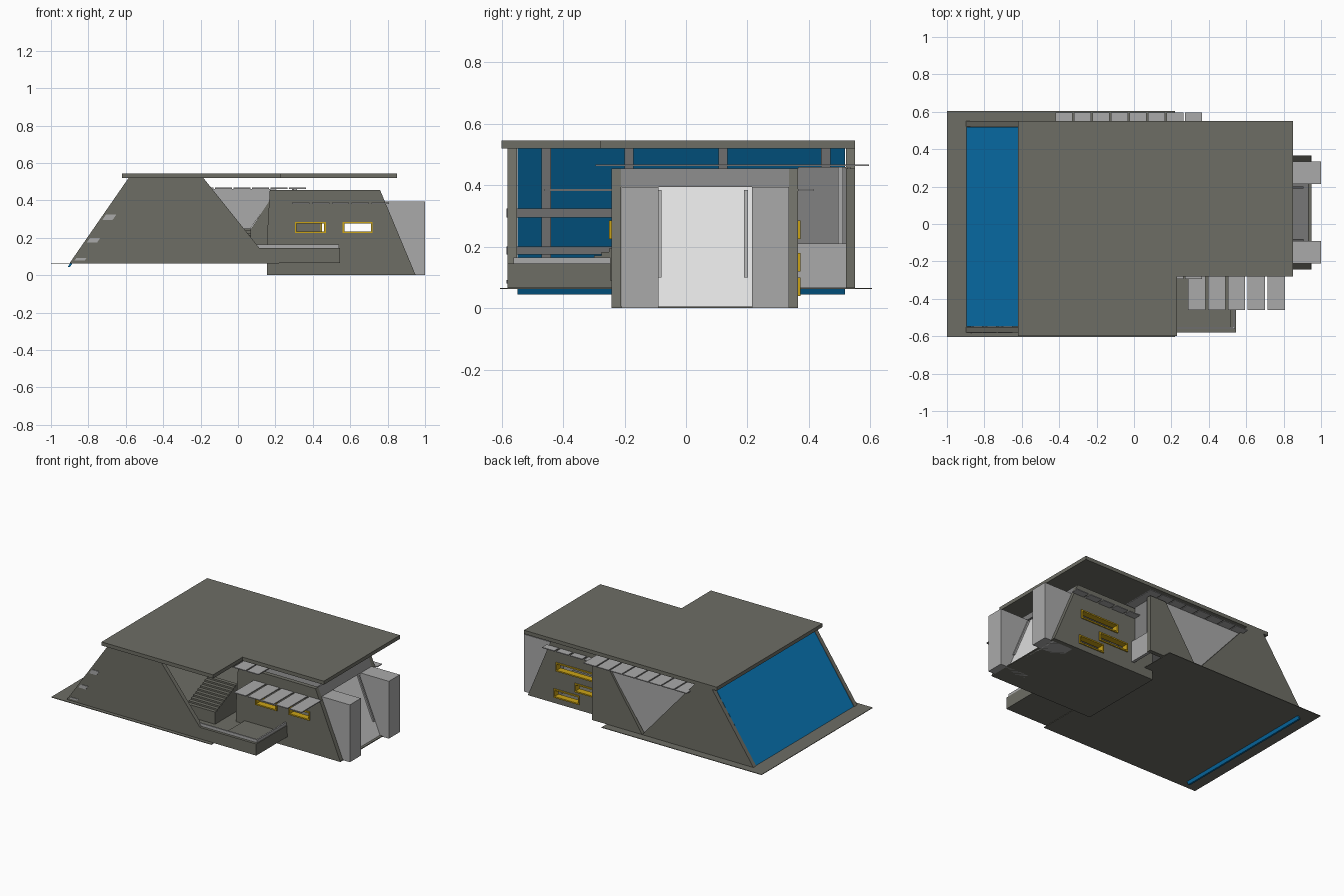
import bpy, bmesh, math
from mathutils import Vector

if "Cube" in bpy.data.objects:
    bpy.data.objects.remove(bpy.data.objects["Cube"])


def mat(name, r, g, b):
    m = bpy.data.materials.new(name)
    m.diffuse_color = (r, g, b, 1)
    m.use_nodes = True
    m.node_tree.nodes["Principled BSDF"].inputs["Base Color"].default_value = m.diffuse_color
    return m


CONCRETE = mat("concrete", .155, .155, .13)
GREY = mat("light_grey", .40, .40, .40)
MID = mat("mid_grey", .22, .22, .22)
GLASS = mat("pale_glass", .74, .74, .74)
BLUE = mat("blue_panel", .003, .19, .48)
YELLOW = mat("yellow_frame", .60, .37, .008)


def prism(name, pts, a, b, m, axis='y'):
    """Extrude a profile: (x, z) along y, or (x, y) along z."""
    put = (lambda p, t: (p[0], t, p[1])) if axis == 'y' else (lambda p, t: (p[0], p[1], t))
    bm = bmesh.new()
    lo = [bm.verts.new(put(p, a)) for p in pts]
    hi = [bm.verts.new(put(p, b)) for p in pts]
    bm.faces.new(lo)
    bm.faces.new(hi[::-1])
    n = len(pts)
    for i in range(n):
        j = (i + 1) % n
        bm.faces.new((lo[j], lo[i], hi[i], hi[j]))
    bmesh.ops.recalc_face_normals(bm, faces=bm.faces)
    me = bpy.data.meshes.new(name)
    bm.to_mesh(me)
    bm.free()
    ob = bpy.data.objects.new(name, me)
    bpy.context.collection.objects.link(ob)
    me.materials.append(m)
    return ob


def box(name, x0, x1, y0, y1, z0, z1, m):
    return prism(name, [(x0, z0), (x1, z0), (x1, z1), (x0, z1)], y0, y1, m)


def cut_window(wall, x0, x1, z0, z1, y0, y1):
    """Cut an opening through a wall and line it with a yellow frame."""
    cutter = box("cutter", x0, x1, y0 - .05, y1 + .05, z0, z1, CONCRETE)
    cutter.hide_render = True
    mod = wall.modifiers.new("opening", 'BOOLEAN')
    mod.operation = 'DIFFERENCE'
    mod.solver = 'EXACT'
    mod.object = cutter
    dg = bpy.context.evaluated_depsgraph_get()
    wall_mesh = bpy.data.meshes.new_from_object(wall.evaluated_get(dg))
    wall.modifiers.clear()
    wall.data = wall_mesh
    bpy.data.objects.remove(cutter)
    t = .009
    box("window_frame_bottom", x0, x1, y0, y1, z0, z0 + t, YELLOW)
    box("window_frame_top", x0, x1, y0, y1, z1 - t, z1, YELLOW)
    box("window_frame_left", x0, x0 + t, y0, y1, z0 + t, z1 - t, YELLOW)
    box("window_frame_right", x1 - t, x1, y0, y1, z0 + t, z1 - t, YELLOW)


# Base slabs and roof
box("base_slab", -1, .22, -.605, .605, .062, .066, CONCRETE)
box("terrace_floor", .22, .545, -.575, -.24, .065, .09, CONCRETE)
box("block_floor", .155, .95, -.24, .365, 0, .006, CONCRETE)
prism("roof", [(-.62, -.6), (.23, -.6), (.23, -.28), (.85, -.28), (.85, .55), (-.62, .55)],
      .52, .545, CONCRETE, 'z')

# Main hall side walls
prism("front_wall", [(-.90, .065), (-.585, .52), (-.185, .52), (.115, .145),
                     (.545, .145), (.545, .065)], -.58, -.55, CONCRETE)
prism("back_wall", [(-.90, .065), (-.585, .52), (-.45, .52), (-.05, .066)], .52, .55, CONCRETE)
prism("back_wing_wall", [(-.05, .066), (.205, .455), (.33, .455), (.33, .065)], .52, .55, CONCRETE)
prism("back_triangle_glass", [(-.06, .07), (-.45, .515), (-.40, .46), (.205, .46), (.20, .44)],
      .525, .535, GREY)
box("back_wing_end_low", .305, .325, .365, .52, .065, .21, GREY)
box("back_wing_end_high", .29, .30, .365, .52, .21, .46, MID)
box("back_wing_post", .30, .315, .495, .51, .21, .46, GREY)

# Terrace parapet and rail
box("terrace_parapet_end", .515, .545, -.55, -.245, .065, .145, CONCRETE)
box("terrace_rail_front", .10, .54, -.562, -.552, .14, .165, GREY)
box("terrace_rail_end", .53, .54, -.562, -.245, .14, .165, GREY)


# Sloping blue facade with its grid of mullions behind
def slope_x(z):
    return -.91 + (z - .045) * .325 / .475


prism("blue_facade", [(slope_x(.045), .045), (slope_x(.52), .52),
                      (slope_x(.52) + .012, .52), (slope_x(.045) + .012, .045)],
      -.548, .518, BLUE)
for y in (-.455, -.185, .12, .455):
    prism("facade_mullion", [(slope_x(.07) + .013, .07), (slope_x(.52) + .013, .52),
                             (slope_x(.52) + .05, .52), (slope_x(.07) + .05, .07)],
          y - .015, y + .015, GREY)
for z, h in ((.08, .012), (.175, .025), (.295, .03)):
    prism("facade_beam", [(slope_x(z) + .013, z), (slope_x(z + h) + .013, z + h),
                          (slope_x(z + h) + .068, z + h), (slope_x(z) + .068, z)],
          -.584, .515, GREY)

# Indoor staircase
for i in range(10):
    y = -.35 + i * .025
    box("stair_step", -.15, .07, y, y + .026, .066, .15 + i * .011, CONCRETE)

# Tapered block with windows
profile = [(.155, 0), (.155, .2), (.17, .455), (.76, .455), (.95, 0)]
front = prism("block_front_wall", profile, -.242, -.212, CONCRETE)
back = prism("block_back_wall", profile, .335, .365, CONCRETE)
for x0, x1 in ((.305, .47), (.56, .72)):
    cut_window(front, x0, x1, .225, .285, -.25, -.205)
for x0, x1, z0 in ((.44, .735, .225), (.36, .59, .12), (.555, .75, .04)):
    cut_window(back, x0, x1, z0, z0 + .06, .328, .373)
box("block_ceiling", .17, .755, -.212, .335, .435, .45, MID)
prism("block_end_beam", [(.75, .395), (.785, .395), (.76, .455), (.75, .455)], -.212, .335, MID)

# Sloping end glass, its thin bars and the two pillars
prism("end_glass", [(.935, 0), (.77, .395), (.76, .395), (.925, 0)], -.212, .335, GLASS)
for y in (-.085, .195):
    prism("end_glass_bar", [(.905, .1), (.787, .385), (.775, .385), (.893, .1)],
          y - .006, y + .006, GREY)
for y in (-.21, .215):
    box("end_pillar", .78, 1, y, y + .12, 0, .395, GREY)

# Sunshade slats
for i in range(5):
    x = .29 + i * .106
    box("low_slat_front", x, x + .092, -.46, -.242, .382, .388, GREY)
    box("low_slat_back", x, x + .092, .365, .415, .382, .388, GREY)
for i in range(8):
    x = -.42 + i * .099
    box("high_slat", x, x + .09, -.295, .595, .462, .468, GREY)
